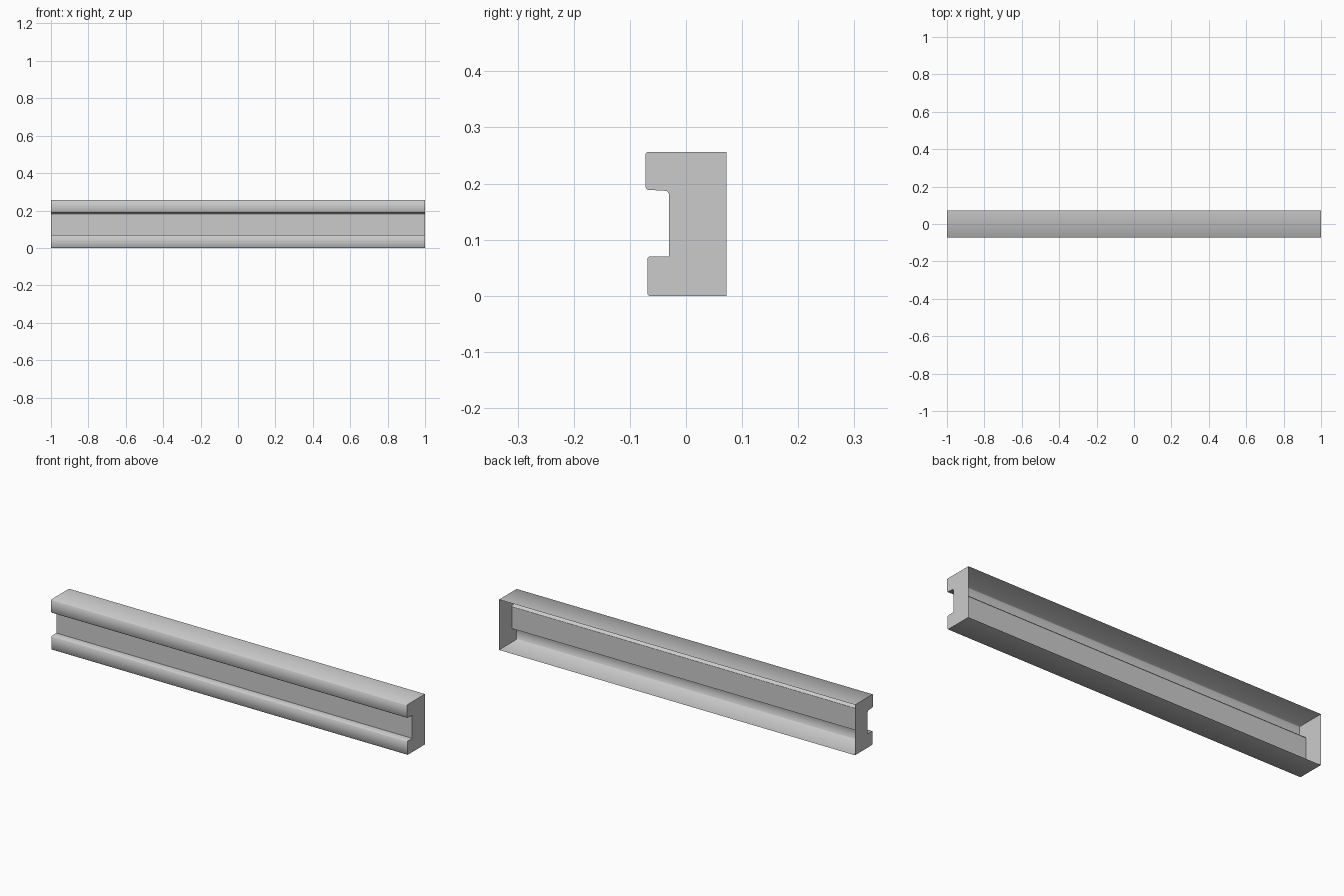
import bpy, bmesh

if "Cube" in bpy.data.objects:
    bpy.data.objects.remove(bpy.data.objects["Cube"])

# Open-backed cross-section (y, z), from top back edge round the front to bottom back edge
profile = [
    (0.072, 0.256), (-0.069, 0.256), (-0.072, 0.253),   # top flange
    (-0.072, 0.193), (-0.069, 0.189),                   # upper lobe
    (-0.034, 0.187), (-0.030, 0.181), (-0.030, 0.070),  # recessed web
    (-0.066, 0.070), (-0.069, 0.067),                   # lower lobe
    (-0.069, 0.003), (-0.066, 0.000), (0.072, 0.000),   # bottom flange
]
WEB = {6, 7}  # crisp corners of the recess


def make_object(name, bm):
    mesh = bpy.data.meshes.new(name)
    bm.to_mesh(mesh)
    bm.free()
    obj = bpy.data.objects.new(name, mesh)
    bpy.context.collection.objects.link(obj)
    return obj


# Long thin shell, smooth over the lobes
bm = bmesh.new()
left = [bm.verts.new((-1, y, z)) for y, z in profile]
right = [bm.verts.new((1, y, z)) for y, z in profile]
for i in range(len(profile) - 1):
    f = bm.faces.new((left[i], left[i + 1], right[i + 1], right[i]))
    f.smooth = True
for i in WEB:
    bm.edges.get((left[i], right[i])).smooth = False
make_object("channel_rail", bm)

# Flat end plates closing both ends
for name, x in (("left_end_plate", -1), ("right_end_plate", 1)):
    bm = bmesh.new()
    verts = [bm.verts.new((x, y, z)) for y, z in profile]
    face = bm.faces.new(verts)
    face.normal_update()
    if face.normal.x * x < 0:
        face.normal_flip()
    make_object(name, bm)
